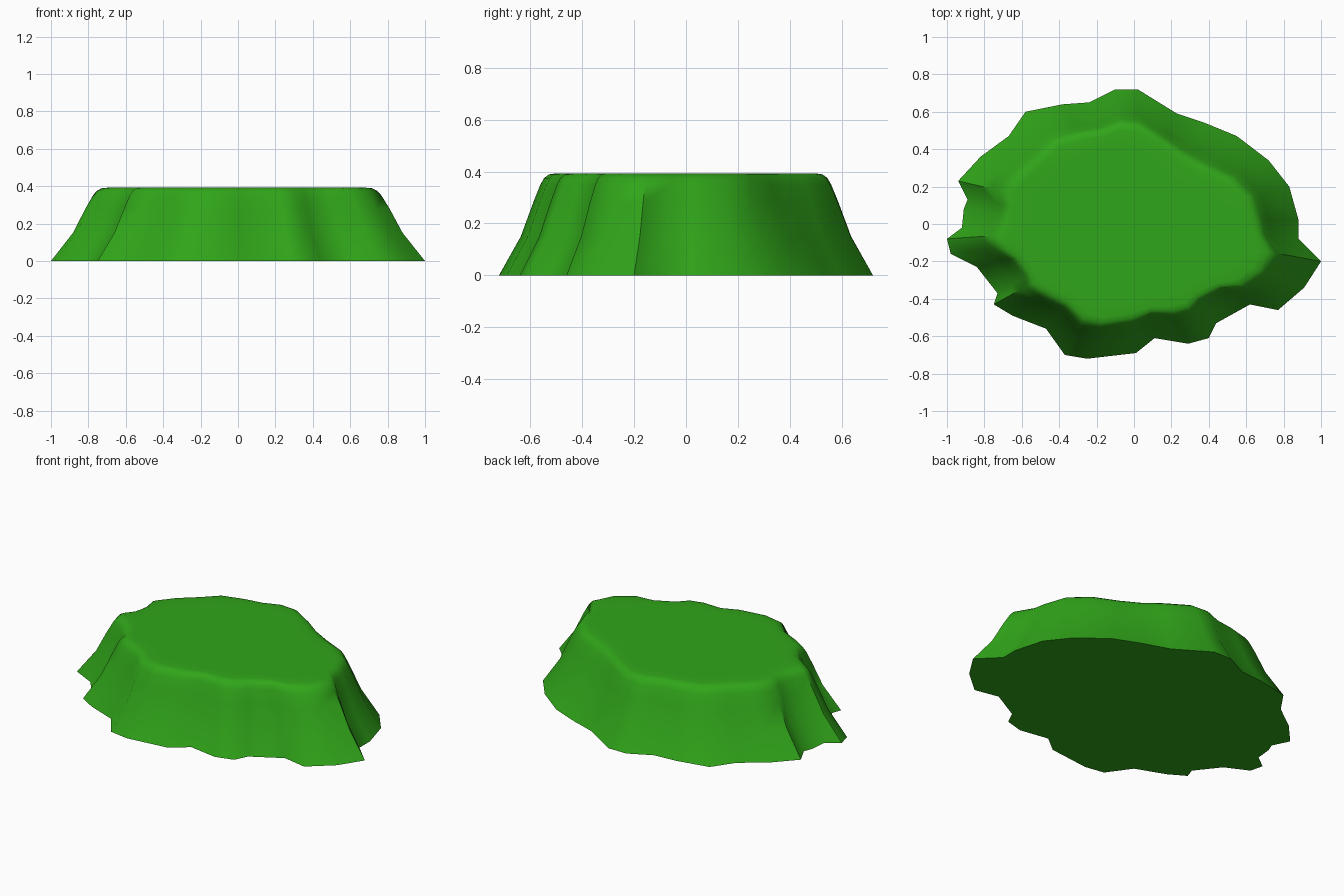
import bpy, bmesh, math
from mathutils import Vector

if "Cube" in bpy.data.objects:
    bpy.data.objects.remove(bpy.data.objects["Cube"])

# Ragged base outline, counter-clockwise from the right tip
OUTLINE = [(1.0, -.20), (.88, -.08), (.88, .02), (.83, .20), (.72, .34), (.55, .47),
           (.38, .54), (.23, .59), (.02, .72), (-.10, .72), (-.24, .65), (-.38, .64),
           (-.58, .60), (-.67, .47), (-.82, .36), (-.94, .23), (-.89, .13), (-.91, .08),
           (-.92, -.02), (-1.0, -.08), (-.98, -.16), (-.84, -.23), (-.73, -.37),
           (-.75, -.43), (-.65, -.49), (-.47, -.56), (-.37, -.70), (-.25, -.72),
           (.01, -.69), (.11, -.61), (.29, -.64), (.40, -.61), (.44, -.53),
           (.62, -.43), (.77, -.46), (.91, -.34)]
# Rim scale where the back right slope reaches further in
RIM = {4: .745, 5: .68, 6: .70, 7: .76}
# Slope profile: (fraction of inset, height, outline softening)
PROFILE = [(0, 0, 0), (.5, .15, .05), (.78, .28, .12), (.94, .35, .2), (1.02, .375, .25),
           (1.13, .389, .3), (1.3, .393, .35), (1.7, .393, .5)]


def ring(fraction, z, soft):
    pts = [Vector((x, y, 0)) * (1 - (1 - RIM.get(i, .77)) * fraction)
           for i, (x, y) in enumerate(OUTLINE)]
    n = len(pts)
    out = []
    for i, p in enumerate(pts):
        q = p.lerp((pts[i - 1] + pts[(i + 1) % n]) / 2, soft)
        out.append(Vector((q.x, q.y, z)))
    return out


# Mound: stacked rings, flat underside and flat top
bm = bmesh.new()
rings = [[bm.verts.new(p) for p in ring(*row)] for row in PROFILE]
n = len(OUTLINE)
for low, high in zip(rings, rings[1:]):
    for i in range(n):
        j = (i + 1) % n
        bm.faces.new((low[i], low[j], high[j], high[i]))
for loop, z in ((rings[0][::-1], 0), (rings[-1], PROFILE[-1][1])):
    centre = bm.verts.new((0, 0, z))
    for i in range(n):
        bm.faces.new((loop[i], loop[(i + 1) % n], centre))
bmesh.ops.recalc_face_normals(bm, faces=bm.faces)
mesh = bpy.data.meshes.new("grass_mound")
bm.to_mesh(mesh)
bm.free()
mound = bpy.data.objects.new("grass_mound", mesh)
bpy.context.collection.objects.link(mound)

# Green colour
green = bpy.data.materials.new("grass_green")
green.diffuse_color = (.03, .38, .01, 1)
green.use_nodes = True
green.node_tree.nodes["Principled BSDF"].inputs["Base Color"].default_value = green.diffuse_color
mesh.materials.append(green)

# Smooth slopes, sharp bottom edge
bpy.context.view_layer.objects.active = mound
mound.select_set(True)
bpy.ops.object.shade_smooth_by_angle(angle=math.radians(55))
